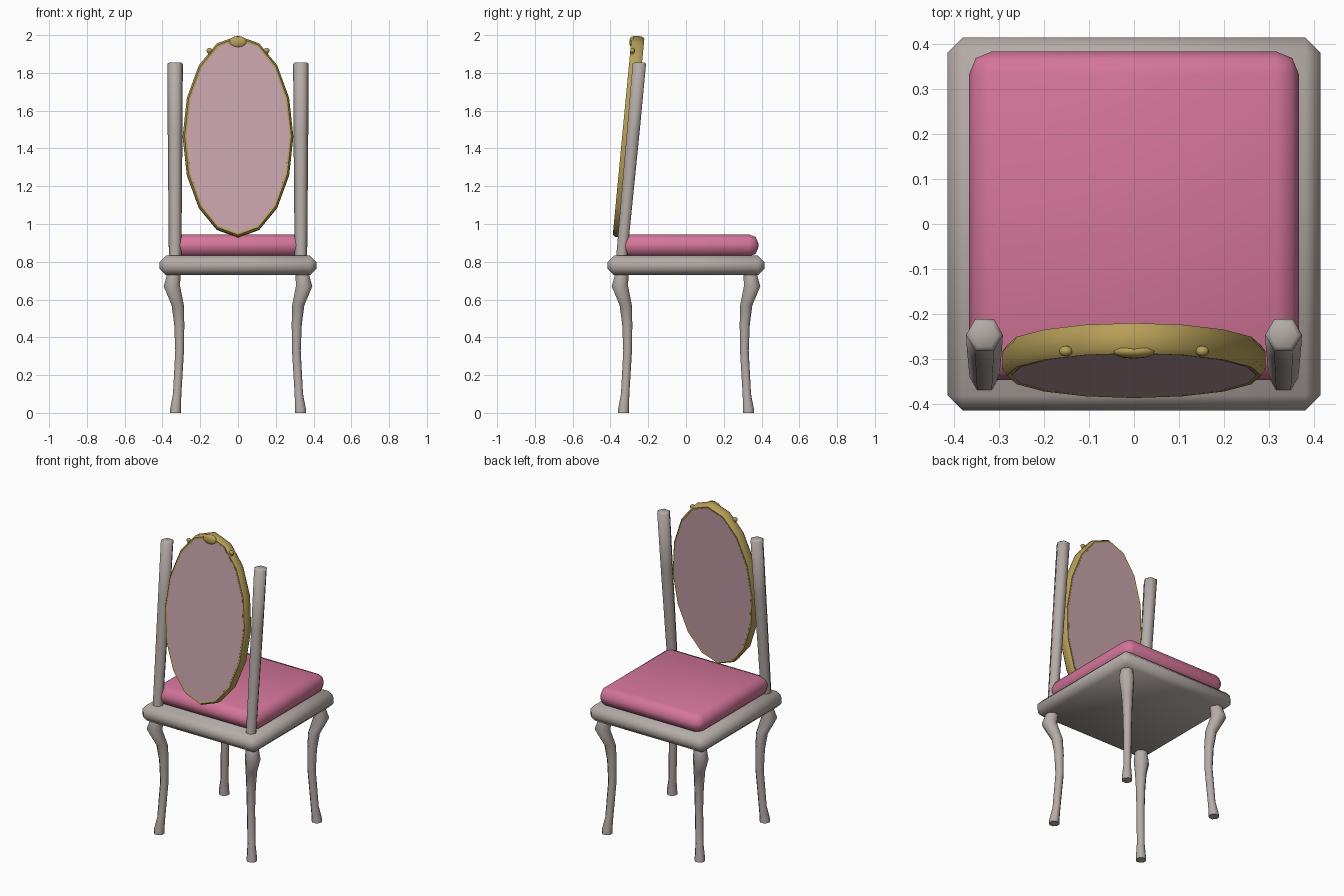
import bpy, bmesh, math
from mathutils import Vector, Matrix

if "Cube" in bpy.data.objects:
    bpy.data.objects.remove(bpy.data.objects["Cube"])


def material(name, rgb):
    m = bpy.data.materials.new(name)
    m.diffuse_color = (*rgb, 1)
    m.use_nodes = True
    m.node_tree.nodes["Principled BSDF"].inputs["Base Color"].default_value = m.diffuse_color
    return m


GREY = material("warm grey wood", (0.46, 0.41, 0.39))
PINK = material("pink cushion", (0.66, 0.18, 0.32))
GOLD = material("gold trim", (0.48, 0.35, 0.10))
MAUVE = material("mauve fabric", (0.58, 0.37, 0.41))


def finish(bm, name, mat, angle=40):
    bmesh.ops.recalc_face_normals(bm, faces=bm.faces)
    me = bpy.data.meshes.new(name)
    bm.to_mesh(me)
    bm.free()
    ob = bpy.data.objects.new(name, me)
    bpy.context.collection.objects.link(ob)
    me.materials.append(mat)
    bpy.ops.object.select_all(action='DESELECT')
    bpy.context.view_layer.objects.active = ob
    ob.select_set(True)
    bpy.ops.object.shade_smooth_by_angle(angle=math.radians(angle))
    return ob


def skin(bm, rings, cap=True, loop=False):
    """Bridge a list of closed point rings with quads."""
    vs = [[bm.verts.new(p) for p in r] for r in rings]
    n = len(vs[0])
    for i in range(len(vs) if loop else len(vs) - 1):
        a, b = vs[i], vs[(i + 1) % len(vs)]
        for j in range(n):
            k = (j + 1) % n
            bm.faces.new((a[j], a[k], b[k], b[j]))
    if cap and not loop:
        bm.faces.new(vs[0])
        bm.faces.new(vs[-1])


def circle(c, r, n, phase=0.0):
    return [(c[0] + r * math.cos(phase + 2 * math.pi * i / n),
             c[1] + r * math.sin(phase + 2 * math.pi * i / n), c[2]) for i in range(n)]


def soft_box(name, mat, lo, hi, width, segments):
    bm = bmesh.new()
    bmesh.ops.create_cube(bm, size=1)
    lo, hi = Vector(lo), Vector(hi)
    for v in bm.verts:
        v.co = Vector([(a + b) / 2 + c * (b - a) for a, b, c in zip(lo, hi, v.co)])
    bmesh.ops.bevel(bm, geom=bm.edges[:], offset=width, segments=segments,
                    profile=0.5, affect='EDGES')
    return finish(bm, name, mat, 50)


# seat frame and cushion
soft_box("seat_frame", GREY, (-0.415, -0.415, 0.73), (0.415, 0.415, 0.832), 0.033, 1)
soft_box("seat_cushion", PINK, (-0.367, -0.347, 0.828), (0.367, 0.384, 0.945), 0.05, 2)

# cabriole legs: (height, distance from both centre planes, radius)
LEG = [(0.0, 0.331, 0.032), (0.02, 0.331, 0.031), (0.10, 0.322, 0.024),
       (0.33, 0.309, 0.025), (0.47, 0.311, 0.029), (0.57, 0.319, 0.035),
       (0.67, 0.350, 0.047), (0.72, 0.342, 0.040), (0.74, 0.340, 0.040)]
for sx, sy, label in ((-1, -1, "leg_front_left"), (1, -1, "leg_front_right"),
                      (-1, 1, "leg_rear_left"), (1, 1, "leg_rear_right")):
    bm = bmesh.new()
    skin(bm, [circle((sx * d, sy * d, z), r, 8, math.pi / 8) for z, d, r in LEG])
    finish(bm, label, GREY, 50)

# leaning six-sided back posts
for s, label in ((-1, "post_left"), (1, "post_right")):
    bm = bmesh.new()
    skin(bm, [circle((s * 0.333, -0.342, 0.815), 0.033, 6),
              circle((s * 0.333, -0.280, 1.48), 0.039, 6),
              circle((s * 0.333, -0.247, 1.848), 0.041, 6),
              circle((s * 0.333, -0.247, 1.856), 0.030, 6)])
    finish(bm, label, GREY, 65)

# oval back: built upright in local space, then tilted to match the posts
TILT = Matrix.Translation((0, -0.304, 1.462)) @ Matrix.Rotation(-math.atan(0.095), 4, 'X')
A, B = 0.293, 0.535


def oval(inset, depth, n=16):
    return [TILT @ Vector(((A - inset) * math.sin(2 * math.pi * i / n), depth,
                           (B - inset) * math.cos(2 * math.pi * i / n))) for i in range(n)]


bm = bmesh.new()
skin(bm, [oval(0.0, -0.020), oval(0.0, 0.020), oval(0.010, 0.034),
          oval(0.030, 0.030), oval(0.030, -0.030), oval(0.010, -0.034)], loop=True)
finish(bm, "oval_frame", GOLD, 50)

bm = bmesh.new()
skin(bm, [oval(0.020, -0.033), oval(0.020, 0.033)])
finish(bm, "oval_panel", MAUVE)

# crest ornament: centre boss, end beads and scrolls
FRONT = -0.283


def bead(name, x, z, size):
    bm = bmesh.new()
    bmesh.ops.create_uvsphere(bm, u_segments=12, v_segments=8, radius=1)
    for v in bm.verts:
        v.co = Vector((x + v.co.x * size[0], FRONT + v.co.y * size[1], z + v.co.z * size[2]))
    finish(bm, name, GOLD, 60)


def scroll(name, pts, radius):
    cu = bpy.data.curves.new(name, 'CURVE')
    cu.dimensions = '3D'
    cu.bevel_depth = radius
    cu.bevel_resolution = 1
    cu.resolution_u = 4
    cu.use_fill_caps = True
    sp = cu.splines.new('NURBS')
    sp.points.add(len(pts) - 1)
    for p, (x, z) in zip(sp.points, pts):
        p.co = (x, FRONT, z, 1)
    sp.use_endpoint_u = True
    sp.order_u = 3
    cu.materials.append(GOLD)
    bpy.context.collection.objects.link(bpy.data.objects.new(name, cu))


bead("crest_boss", 0, 1.963, (0.05, 0.017, 0.031))
for s, side in ((-1, "left"), (1, "right")):
    bead("crest_bead_" + side, s * 0.152, 1.918, (0.015, 0.012, 0.014))
    scroll("crest_outer_scroll_" + side,
           [(s * x, z) for x, z in ((0.152, 1.918), (0.15, 1.875), (0.11, 1.853), (0.06, 1.852),
                                    (0.025, 1.875), (0.035, 1.91), (0.06, 1.905))], 0.009)
    scroll("crest_inner_scroll_" + side,
           [(s * x, z) for x, z in ((0.03, 1.955), (0.08, 1.955), (0.12, 1.935),
                                    (0.125, 1.895), (0.095, 1.885))], 0.008)
